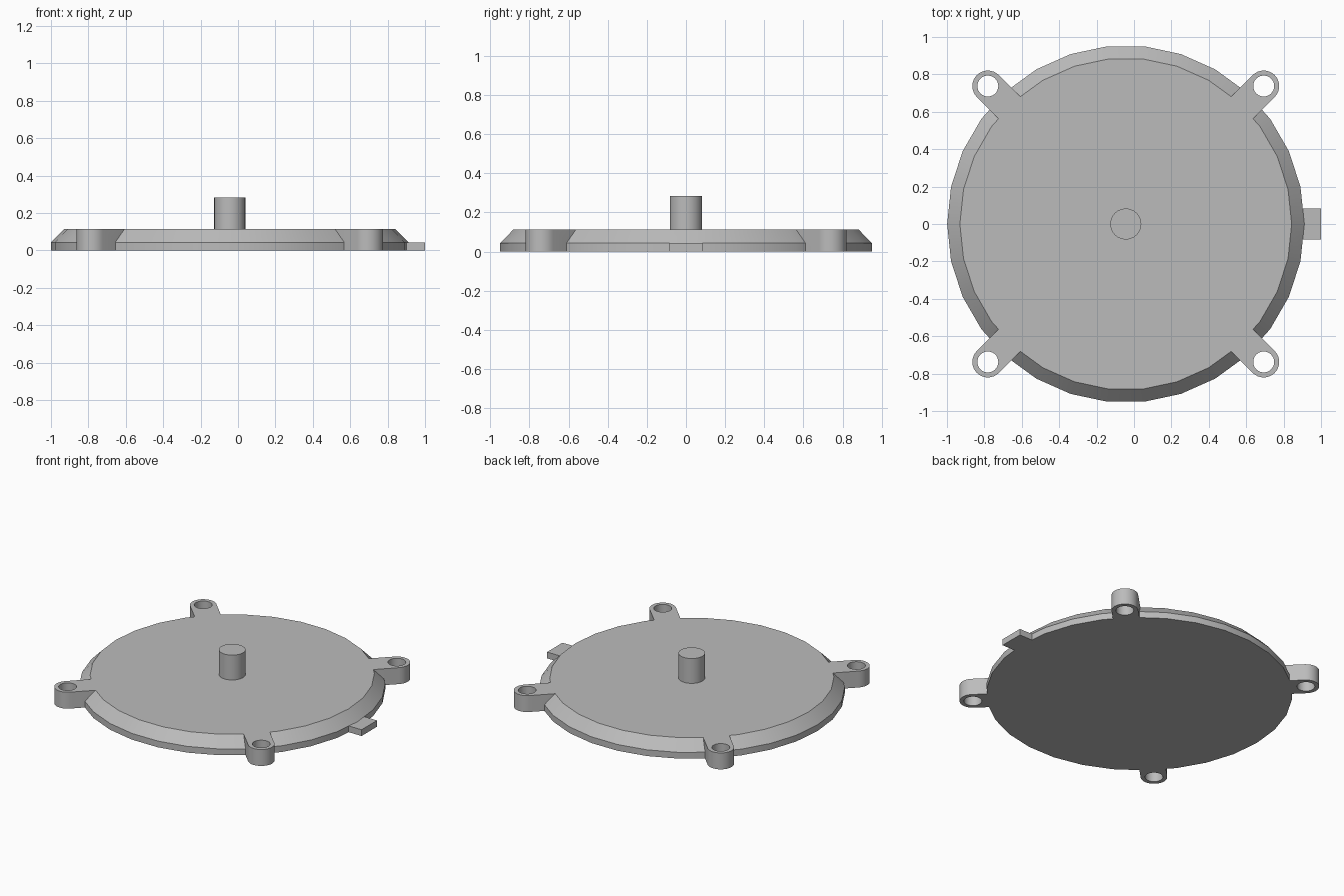
import bpy, bmesh, math
from mathutils import Vector

cube = bpy.data.objects.get("Cube")
if cube:
    bpy.data.objects.remove(cube, do_unlink=True)

CX = -0.044                      # disc axis
RIM_Z, TOP_Z, PIN_Z = 0.043, 0.113, 0.284
EAR_DIST, EAR_R, HOLE_R = 1.043, 0.083, 0.056

grey = bpy.data.materials.new("grey_plastic")
grey.use_nodes = True
colour = (0.5, 0.5, 0.5, 1)
grey.diffuse_color = colour
grey.node_tree.nodes["Principled BSDF"].inputs["Base Color"].default_value = colour


def circle(r, n, cx=0.0, cy=0.0):
    return [(cx + r * math.cos(math.tau * i / n), cy + r * math.sin(math.tau * i / n))
            for i in range(n)]


def loft(name, rings):
    """Closed solid through stacked (outline, z) rings."""
    bm = bmesh.new()
    loops = [[bm.verts.new((x, y, z)) for x, y in pts] for pts, z in rings]
    n = len(loops[0])
    bm.faces.new(loops[0][::-1])
    bm.faces.new(loops[-1])
    for lo, hi in zip(loops, loops[1:]):
        for i in range(n):
            j = (i + 1) % n
            bm.faces.new((lo[i], lo[j], hi[j], hi[i]))
    mesh = bpy.data.meshes.new(name)
    bm.to_mesh(mesh)
    bm.free()
    mesh.materials.append(grey)
    ob = bpy.data.objects.new(name, mesh)
    bpy.context.collection.objects.link(ob)
    return ob


def combine(target, tool, operation):
    mod = target.modifiers.new(operation, 'BOOLEAN')
    mod.operation, mod.solver, mod.object = operation, 'EXACT', tool
    bpy.context.view_layer.objects.active = target
    bpy.ops.object.modifier_apply(modifier=mod.name)
    bpy.data.objects.remove(tool, do_unlink=True)


# Bevelled disc
plate = loft("cover_plate", [(circle(0.955, 30, CX), 0), (circle(0.955, 30, CX), RIM_Z),
                             (circle(0.887, 30, CX), TOP_Z)])

# Four screw ears: straight arm with a round drilled end
arm = [(0.7, -EAR_R)]
for i in range(17):
    a = math.pi * (i / 16 - 0.5)
    arm.append((EAR_DIST + EAR_R * math.cos(a), EAR_R * math.sin(a)))
arm.append((0.7, EAR_R))
for k in range(4):
    angle = math.radians(45 + 90 * k)
    c, s = math.cos(angle), math.sin(angle)
    outline = [(CX + x * c - y * s, x * s + y * c) for x, y in arm]
    combine(plate, loft("ear", [(outline, 0), (outline, TOP_Z)]), 'UNION')
    hole = circle(HOLE_R, 30, CX + EAR_DIST * c, EAR_DIST * s)
    combine(plate, loft("hole", [(hole, -0.1), (hole, 0.3)]), 'DIFFERENCE')

# Side tab on the rim
tab = [(0.85, -0.084), (1.0, -0.084), (1.0, 0.084), (0.85, 0.084)]
combine(plate, loft("side_tab", [(tab, 0), (tab, RIM_Z)]), 'UNION')

# Centre pin
pin_ring = circle(0.083, 30, CX)
pin = loft("centre_pin", [(pin_ring, TOP_Z), (pin_ring, PIN_Z)])

# Smooth round walls, keep hard edges
bpy.ops.object.select_all(action='DESELECT')
for ob in (plate, pin):
    ob.select_set(True)
bpy.context.view_layer.objects.active = plate
bpy.ops.object.shade_smooth_by_angle(angle=math.radians(25))
